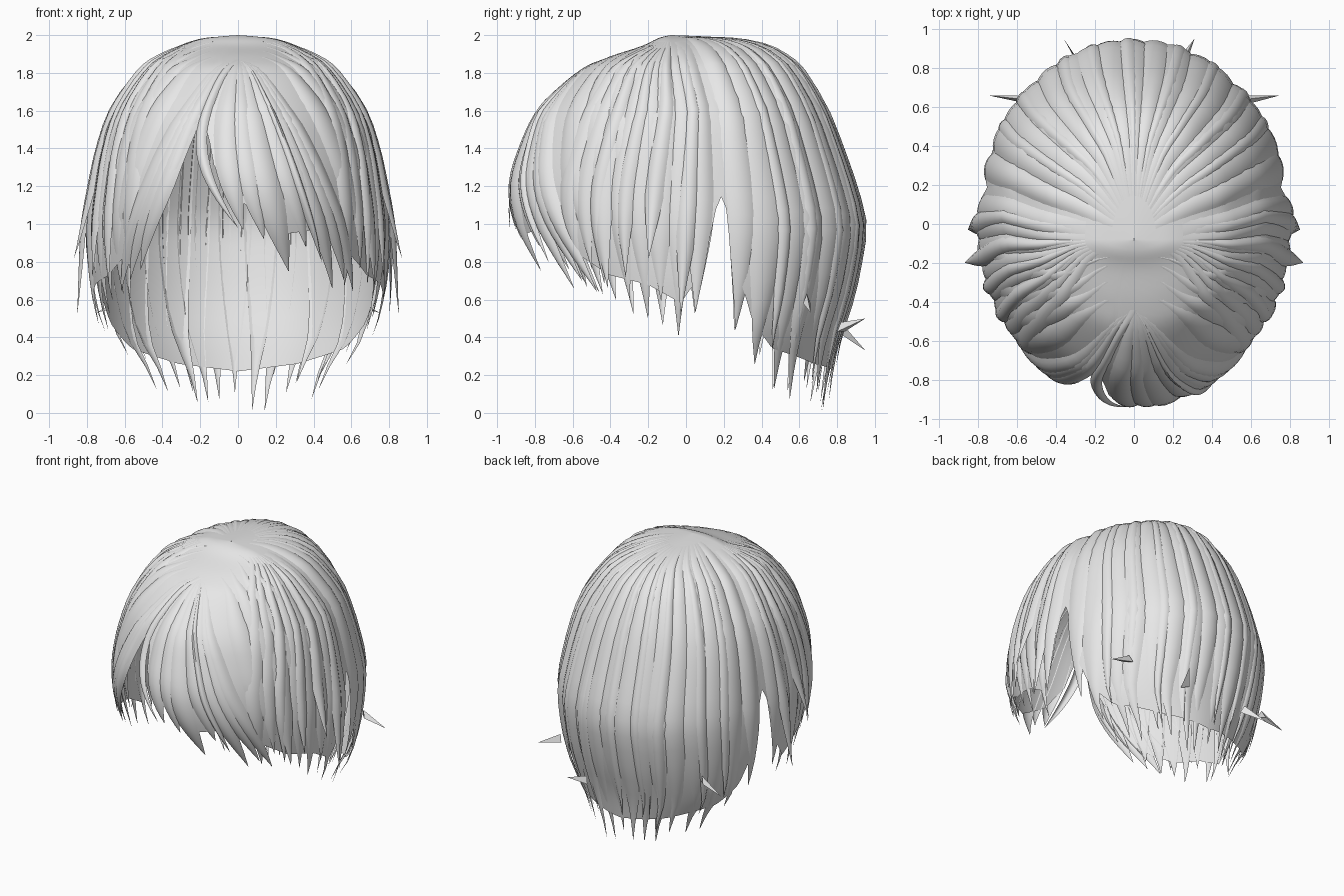
import bpy, math, random
from mathutils import Vector

if "Cube" in bpy.data.objects:
    bpy.data.objects.remove(bpy.data.objects["Cube"])

random.seed(4)
hair = bpy.data.materials.new("light_grey_hair")
hair.diffuse_color = (0.8, 0.8, 0.8, 1)
hair.use_nodes = True
hair.node_tree.nodes["Principled BSDF"].inputs["Base Color"].default_value = hair.diffuse_color

# Hair volume by height: z, half width, front reach, back reach
RINGS = [(2.0, 0, .08, -.08), (1.992, .1, .12, .12), (1.978, .2, .16, .28),
         (1.94, .31, .24, .43), (1.88, .42, .42, .53), (1.8, .51, .57, .61),
         (1.6, .65, .76, .73), (1.4, .72, .86, .81), (1.2, .76, .92, .88),
         (1.0, .79, .91, .93), (.8, .79, .84, .91), (.6, .77, .75, .87),
         (.4, .72, .68, .81), (.2, .59, .6, .77), (0, .5, .5, .74)]
# Hem height by angle from the front (degrees, positive to +x)
HEM = [(-180, .06), (-150, .1), (-125, .18), (-115, .32), (-107, .6), (-103, 1.0),
       (-100, .95), (-95, .6), (-88, .45), (-75, .55), (-60, .6), (-45, .74),
       (-36, 1.0), (-14, 1.48), (-11, 1.2), (0, 1.0), (20, .82), (36, .85),
       (45, .74), (60, .6), (75, .55), (88, .45), (95, .6), (100, .95),
       (103, 1.0), (107, .6), (115, .32), (125, .18), (150, .1), (180, .06)]


def ring(k):
    """Smoothly interpolated ring values at row position k."""
    k = max(0, min(len(RINGS) - 1.0001, k))
    i = int(k)
    t = k - i
    a, b, c, d = (RINGS[max(0, min(len(RINGS) - 1, i + j))] for j in (-1, 0, 1, 2))
    return [.5 * (2 * q + (r - p) * t + (2 * p - 5 * q + 4 * r - s) * t * t
                  + (3 * q - p - 3 * r + s) * t ** 3) for p, q, r, s in zip(a, b, c, d)]


def row_at(z):
    for i in range(len(RINGS) - 1):
        hi, lo = RINGS[i][0], RINGS[i + 1][0]
        if z >= lo:
            return i + max(0, (hi - z) / (hi - lo))
    return len(RINGS) - 1


def hem(deg):
    deg = (deg + 180) % 360 - 180
    for (a, za), (b, zb) in zip(HEM, HEM[1:]):
        if a <= deg <= b:
            return za + (zb - za) * (deg - a) / (b - a)


def surface(deg, k, lift=0):
    """Point on the hair volume, raised outward by lift."""
    z, w, f, b = ring(k)
    yc = -.08 * max(0, min(1, (z - 1.6) / .35))
    a = math.radians(deg)
    c = math.cos(a)
    p = Vector((w * math.sin(a), yc - (f + yc) * c if c > 0 else yc - (b - yc) * c, z))
    n = Vector((p.x, p.y, max(0, z - 1.1) * .8))
    if n.length > 0:
        p += n.normalized() * lift
    p.z = max(0, min(2, p.z))
    return p


def make_object(name, verts, faces):
    me = bpy.data.meshes.new(name)
    me.from_pydata(verts, [], faces)
    me.update()
    me.materials.append(hair)
    ob = bpy.data.objects.new(name, me)
    bpy.context.collection.objects.link(ob)
    bpy.context.view_layer.objects.active = ob
    ob.select_set(True)
    bpy.ops.object.shade_smooth_by_angle(angle=math.radians(50))
    ob.select_set(False)


def grid_faces(rows, cols, base=0):
    return [(base + r * cols + c, base + (r + 1) * cols + c,
             base + (r + 1) * cols + c + 1, base + r * cols + c + 1)
            for r in range(rows - 1) for c in range(cols - 1)]


def add_lock(store, tip, z1, width, start=None, z0=1.99, p=1, bow=0, flick=0, thick=.025):
    """Tapered, domed ribbon of hair from the parting down to its tip."""
    verts, faces = store
    rows, cols, base = 22, 7, len(verts)
    start = tip if start is None else start
    k0, k1 = row_at(z0), row_at(max(z1, .005))
    for r in range(rows):
        s = r / (rows - 1)
        mid = start + (tip - start) * s ** p + bow * math.sin(math.pi * s)
        taper = 1 if s < .62 else max(.01, 1 - ((s - .62) / .38) ** 1.6)
        if p < 1:
            taper *= min(1, .15 + s * 2.5)
        for c in range(cols):
            u = c / (cols - 1) * 2 - 1
            lift = (thick * (1 - u * u) * taper - .003) * min(1, s * 3) + flick * s ** 6
            verts.append(surface(mid + u * width * taper, k0 + (k1 - k0) * s, lift))
    faces += grid_faces(rows, cols, base)


# Scalp-covering shell with an open face and ear notches
cols, rows = 181, 40
verts = []
for r in range(rows):
    for c in range(cols):
        deg = -180 + c * 2
        end = hem(deg) + (.13 if abs(deg) < 101 else .16)
        verts.append(surface(deg, .05 + (row_at(min(end, 1.5)) - .05) * r / (rows - 1)))
make_object("hair_shell", verts, grid_faces(rows, cols))

# Long locks down the nape
back = ([], [])
for i in range(17):
    deg = 110 + i * 8.75
    add_lock(back, deg + random.uniform(-2, 2), hem(deg) + random.uniform(-.07, .08),
             random.uniform(5.5, 7.5), start=deg, flick=random.uniform(-.02, .03))
for i in range(9):
    deg = 122 + i * 14.5
    add_lock(back, deg + random.uniform(-4, 4), hem(deg) + random.uniform(-.05, .2),
             4, start=deg, thick=.03, flick=.02)
make_object("nape_locks", *back)

# Side locks, flicking outward over the ears
sides = ([], [])
for sign in (-1, 1):
    for i in range(8):
        deg = 47 + i * 6.6
        add_lock(sides, sign * deg, hem(sign * deg) + random.uniform(-.06, .1),
                 random.uniform(4.5, 6), start=sign * (deg + 4),
                 z0=1.96, flick=random.uniform(-.03, .06))
    for deg, z, fl in ((78, .82, .1), (68, .72, .05), (88, .52, .1), (58, .68, .03)):
        add_lock(sides, sign * deg, z, 4, start=sign * (deg + 8), z0=1.95, flick=fl, thick=.035)
make_object("side_locks", *sides)

# Rolled bands running sideways from the centre parting
bands = ([], [])
for sign in (-1, 1):
    for z0, tip, z1 in ((1.975, 92, .95), (1.955, 80, .85), (1.93, 68, .9), (1.9, 57, .85)):
        add_lock(bands, sign * tip, z1, 7, start=0, z0=z0, p=.35, thick=.022)
make_object("parting_bands", *bands)

# Fringe swept to one side, and the curtain framing the open side
fringe = ([], [])
for tip, z1, w, bow in ((2, .97, 6, -6), (10, .92, 6, -4), (20, .75, 7, -4), (27, .88, 6, 0),
                        (35, .83, 6, 0), (40, .66, 5, 0), (46, .7, 5, 0), (52, .64, 5, 0)):
    add_lock(fringe, tip, z1, w, start=0, z0=1.87, p=.65, bow=bow, thick=.03)
for tip, z1, w in ((-36, .95, 4), (-41, .76, 5), (-47, .7, 5), (-53, .64, 5)):
    add_lock(fringe, tip, z1, w, start=0, z0=1.87, p=.6, thick=.025)
add_lock(fringe, 0, .98, 2.5, start=0, z0=1.87, bow=-16, thick=.02, flick=.03)
add_lock(fringe, 33, .8, 2.5, start=0, z0=1.87, p=.7, thick=.045, flick=.03)
make_object("fringe_locks", *fringe)

# Thin stray wisps
verts, faces = [], []
for root, tip in (((.24, .82, .45), (.31, .95, .5)), ((-.28, .82, .45), (-.36, .95, .33)),
                  ((.58, .64, .6), (.75, .66, .53)), ((-.58, .64, .6), (-.75, .66, .53))):
    a, b = Vector(root), Vector(tip)
    n = len(verts)
    verts += [a + Vector((0, 0, .03)), a + Vector((.02, -.02, -.02)),
              a + Vector((-.02, .02, -.02)), b]
    faces += [(n, n + 1, n + 3), (n + 1, n + 2, n + 3), (n + 2, n, n + 3)]
make_object("stray_wisps", verts, faces)
